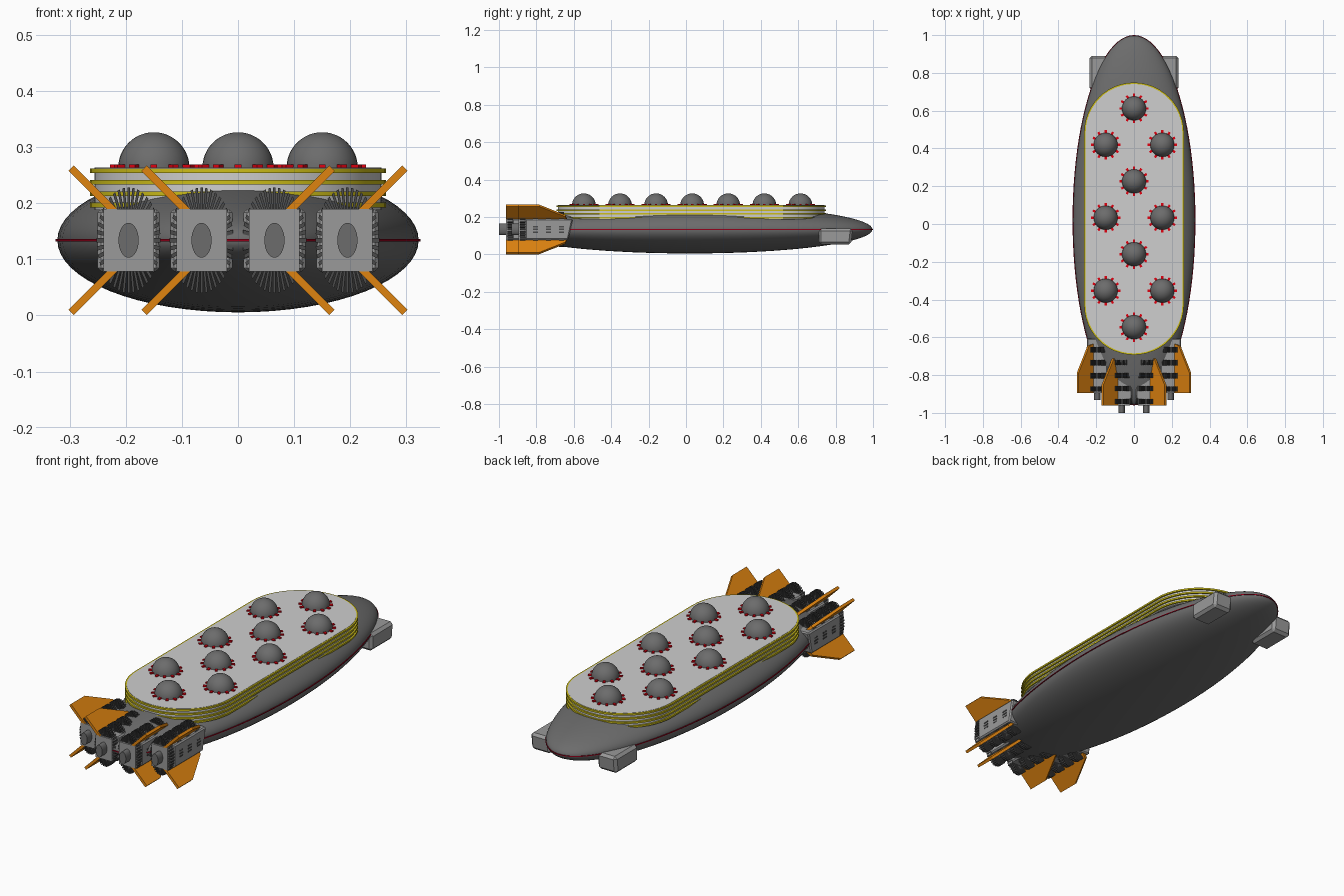
import bpy, bmesh, math
from mathutils import Matrix, Vector

if "Cube" in bpy.data.objects:
    bpy.data.objects.remove(bpy.data.objects["Cube"])


def mat(name, r, g, b):
    m = bpy.data.materials.new(name)
    m.diffuse_color = (r, g, b, 1)
    m.use_nodes = True
    m.node_tree.nodes["Principled BSDF"].inputs["Base Color"].default_value = m.diffuse_color
    return m


HULL = mat("hull_grey", .15, .15, .15)
ENGINE = mat("engine_grey", .32, .32, .32)
DECK = mat("deck_white", .62, .62, .62)
YELLOW = mat("trim_yellow", .62, .52, .01)
ORANGE = mat("fin_orange", .74, .23, .005)
RED = mat("clamp_red", .75, .0, .005)
SEAM = mat("seam_red", .3, .0, .01)
DARK = mat("radiator_dark", .07, .07, .07)


def finish(name, bm, material, smooth=False):
    bmesh.ops.recalc_face_normals(bm, faces=bm.faces)
    me = bpy.data.meshes.new(name)
    bm.to_mesh(me)
    bm.free()
    me.materials.append(material)
    ob = bpy.data.objects.new(name, me)
    bpy.context.collection.objects.link(ob)
    if smooth:
        bpy.context.view_layer.objects.active = ob
        ob.select_set(True)
        bpy.ops.object.shade_smooth_by_angle(angle=math.radians(35))
        ob.select_set(False)
    return ob


def add_box(bm, lo, hi, m=Matrix()):
    lo, hi = Vector(lo), Vector(hi)
    t = Matrix.Translation((lo + hi) / 2) @ Matrix.Diagonal((*(hi - lo), 1))
    return bmesh.ops.create_cube(bm, size=1, matrix=m @ t)["verts"]


def add_prism(bm, pts, offset):
    f = bm.faces.new([bm.verts.new(p) for p in pts])
    ext = bmesh.ops.extrude_face_region(bm, geom=[f])["geom"]
    bmesh.ops.translate(bm, vec=offset, verts=[v for v in ext if isinstance(v, bmesh.types.BMVert)])


def bevel(bm, amount, segments=1):
    bmesh.ops.bevel(bm, geom=bm.edges[:], offset=amount, segments=segments, affect='EDGES')


# Hull: long ellipsoid with poles fore and aft
MID = .134
bm = bmesh.new()
bmesh.ops.create_uvsphere(bm, u_segments=64, v_segments=40, radius=1,
                          matrix=Matrix.Translation((0, .02, MID)) @ Matrix.Diagonal((.322, .977, .1285, 1))
                          @ Matrix.Rotation(math.pi / 2, 4, 'X'))
finish("hull", bm, HULL, True)

# Seam line around the hull
bm = bmesh.new()
ring = [2 * math.pi * i / 96 for i in range(96)]
add_prism(bm, [(.3255 * math.cos(a), .02 + .98 * math.sin(a), MID - .002) for a in ring], (0, 0, .004))
finish("hull_seam", bm, SEAM)


# Deck: stadium slab with four trim bands
def stadium(r, z, half=.457, cy=.028, n=24):
    return [(r * math.cos(math.pi * (i / n + e)), cy + (half if e == 0 else -half) + r * math.sin(math.pi * (i / n + e)), z)
            for e in (0, 1) for i in range(n + 1)]


bm = bmesh.new()
add_prism(bm, stadium(.256, .188), (0, 0, .0755))
finish("deck", bm, DECK, True)
bm = bmesh.new()
for z in (.258, .2375, .217, .197):
    add_prism(bm, stadium(.264, z - .0042), (0, 0, .0084))
finish("deck_trim", bm, YELLOW, True)

# Domes with red clamps around the base
domes = bmesh.new()
clamps = bmesh.new()
for i in range(7):
    for x in ((0,) if i % 2 == 0 else (-.15, .15)):
        base = Matrix.Translation((x, .612 - i * .193, .263))
        vs = bmesh.ops.create_uvsphere(domes, u_segments=32, v_segments=24, radius=.0635, matrix=base)["verts"]
        bmesh.ops.delete(domes, geom=[v for v in vs if v.co.z < .2625], context='VERTS')
        for k in range(12):
            add_box(clamps, (.055, -.006, -.001), (.078, .006, .006),
                    base @ Matrix.Rotation(math.pi * k / 6, 4, 'Z'))
finish("domes", domes, HULL, True)
finish("dome_clamps", clamps, RED)

# Bow pods
for s, side in ((-1, "left"), (1, "right")):
    bm = bmesh.new()
    x0, x1 = sorted((s * .13, s * .236))
    for v in add_box(bm, (x0, .71, .053), (x1, .892, .139)):
        if v.co.z < .1 and v.co.y > .8:
            v.co.y -= .01
    bevel(bm, .013)
    finish("bow_pod_" + side, bm, ENGINE)

# Engines: body, end cap, nozzle, radiator blades and two diagonal fins
for cx, rear, label in ((.195, -.895, "outer"), (.065, -.962, "inner")):
    for s, side in ((-1, "left"), (1, "right")):
        tag = "_%s_%s" % (label, side)
        x = cx * s
        bm = bmesh.new()
        for v in add_box(bm, (x - .055, rear + .035, MID - .0555), (x + .055, rear + .29, MID + .0555)):
            if v.co.y > rear + .2 and v.co.z < MID:
                v.co.y -= .025
        bevel(bm, .006)
        add_box(bm, (x - .045, rear, MID - .0555), (x + .045, rear + .06, MID + .0555))
        finish("engine_body" + tag, bm, ENGINE)

        bm = bmesh.new()
        bmesh.ops.create_cone(bm, cap_ends=True, segments=32, radius1=1, radius2=1, depth=1,
                              matrix=Matrix.Translation((x, rear - .009, MID))
                              @ Matrix.Diagonal((.018, .058, .031, 1)) @ Matrix.Rotation(math.pi / 2, 4, 'X'))
        finish("engine_nozzle" + tag, bm, HULL, True)

        bm = bmesh.new()
        for row in range(4):
            for k in range(40):
                m = (Matrix.Translation((x, rear + .022 + .069 * row, MID)) @ Matrix.Diagonal((1, 1, 1.65, 1))
                     @ Matrix.Rotation(2 * math.pi * k / 40, 4, 'Y'))
                add_box(bm, (-.0022, -.014, .025), (.0022, .014, .057), m)
        finish("engine_radiators" + tag, bm, DARK)

        bm = bmesh.new()
        for up in (-1, 1):
            # points are (distance along the diagonal from its root, y)
            profile = [(0, rear), (.078, rear), (.078, rear + .108), (.022, rear + .25), (0, rear + .26)]
            n = Vector((s, 0, -up)) * .0048
            pts = [Vector((x + s * (.0245 + d), y, MID + up * (.0505 + d))) - n for d, y in profile]
            add_prism(bm, pts, n * 2)
        finish("engine_fins" + tag, bm, ORANGE)
